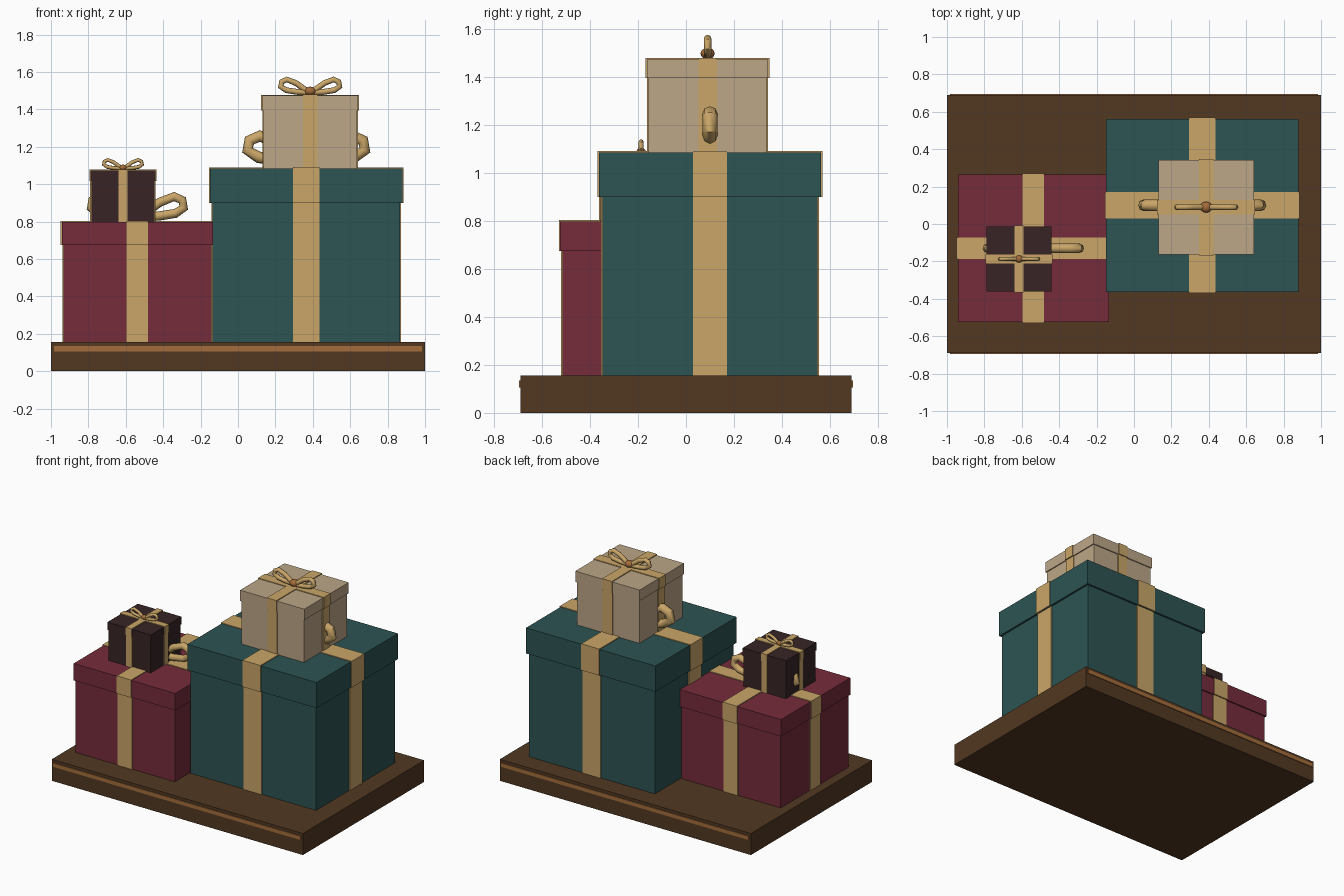
import bpy
import math
from mathutils import Vector

cube = bpy.data.objects.get("Cube")
if cube:
    bpy.data.objects.remove(cube, do_unlink=True)


def material(name, *srgb):
    mat = bpy.data.materials.new(name)
    lin = [(c / 255 / 12.92) if c < 11 else ((c / 255 + 0.055) / 1.055) ** 2.4 for c in srgb]
    color = (*lin, 1)
    mat.diffuse_color = color
    mat.use_nodes = True
    mat.node_tree.nodes["Principled BSDF"].inputs["Base Color"].default_value = color
    return mat


WOOD = material("dark wood", 82, 56, 34)
BRONZE = material("bronze", 164, 108, 58)
TEAL = material("teal paper", 45, 83, 83)
RED = material("wine paper", 118, 44, 60)
CREAM = material("cream paper", 188, 166, 135)
DARK = material("dark brown paper", 55, 36, 37)
GOLD = material("gold ribbon", 202, 166, 104)


def box(name, mat, center, size, z0, z1):
    """Box with a footprint centre and size, from z0 up to z1."""
    bpy.ops.mesh.primitive_cube_add(size=1, location=(*center, (z0 + z1) / 2))
    ob = bpy.context.object
    ob.name = name
    ob.scale = (*size, z1 - z0)
    bpy.ops.object.transform_apply(location=False, rotation=False, scale=True)
    ob.data.materials.append(mat)
    return ob


# Loop centreline in x, z for a bow of unit half span
LOOP = [(0.06, 0.12), (0.44, 0.39), (0.72, 0.5), (0.88, 0.43),
        (0.91, 0.28), (0.74, 0.17), (0.42, 0.12), (0.06, 0.1)]


def bow(name, center, z, span):
    """Two tube loops and a knot resting on a lid."""
    curve = bpy.data.curves.new(name + "_path", "CURVE")
    curve.dimensions = "3D"
    curve.bevel_depth = 0.09 * span
    curve.bevel_resolution = 2
    for side in (-1, 1):
        spline = curve.splines.new("POLY")
        spline.points.add(len(LOOP) - 1)
        for point, (px, pz) in zip(spline.points, LOOP):
            point.co = (side * px * span, 0, pz * span, 1)
    loops = bpy.data.objects.new(name + "_loops", curve)
    bpy.context.collection.objects.link(loops)
    loops.location = (*center, z)
    bpy.ops.object.select_all(action="DESELECT")
    loops.select_set(True)
    bpy.context.view_layer.objects.active = loops
    bpy.ops.object.convert(target="MESH")
    loops = bpy.context.object
    loops.data.materials.clear()
    loops.data.materials.append(GOLD)
    bpy.ops.object.shade_smooth_by_angle(angle=math.radians(50))

    bpy.ops.mesh.primitive_uv_sphere_add(segments=12, ring_count=8, radius=span,
                                         location=(*center, z + 0.14 * span))
    knot = bpy.context.object
    knot.name = name + "_knot"
    knot.scale = (0.19, 0.17, 0.14)
    bpy.ops.object.transform_apply(location=False, rotation=False, scale=True)
    knot.data.materials.append(BRONZE)
    bpy.ops.object.shade_smooth_by_angle(angle=math.radians(50))


def gift(name, mat, center, lid, lip, heights, ribbon, span):
    """Wrapped box: body, overhanging lid, crossed ribbons and a bow."""
    bottom, seam, top = heights
    proud = 0.006
    body = Vector(lid) - Vector((2 * lip, 2 * lip))
    box(name + "_body", mat, center, body, bottom, seam)
    box(name + "_lid", mat, center, lid, seam, top)
    for part, size, z0, z1 in (("body", body, bottom, seam),
                               ("lid", Vector(lid), seam, top + proud)):
        box(f"{name}_{part}_ribbon_front_to_back", GOLD, center,
            (ribbon, size.y + 2 * proud), z0, z1)
        box(f"{name}_{part}_ribbon_side_to_side", GOLD, center,
            (size.x + 2 * proud, ribbon), z0, z1 - 0.001)
    bow(name + "_bow", center, top, span)


# Wooden plinth with a thin trim along front and back
box("plinth", WOOD, (0, 0), (2, 1.38), 0, 0.155)
for label, side in (("front", -1), ("back", 1)):
    box("plinth_trim_" + label, BRONZE, (0, side * 0.69), (1.97, 0.012), 0.106, 0.134)

# Stacked gifts
gift("large_gift", TEAL, (0.365, 0.1), (1.03, 0.925), 0.014, (0.155, 0.9, 1.085), 0.143, 0.345)
gift("medium_gift", RED, (-0.538, -0.13), (0.808, 0.788), 0.009, (0.155, 0.675, 0.797), 0.114, 0.273)
gift("cream_gift", CREAM, (0.386, 0.09), (0.512, 0.505), 0.007, (1.085, 1.395, 1.473), 0.077, 0.173)
gift("small_gift", DARK, (-0.615, -0.187), (0.346, 0.346), 0.004, (0.797, 1.018, 1.073), 0.047, 0.113)
